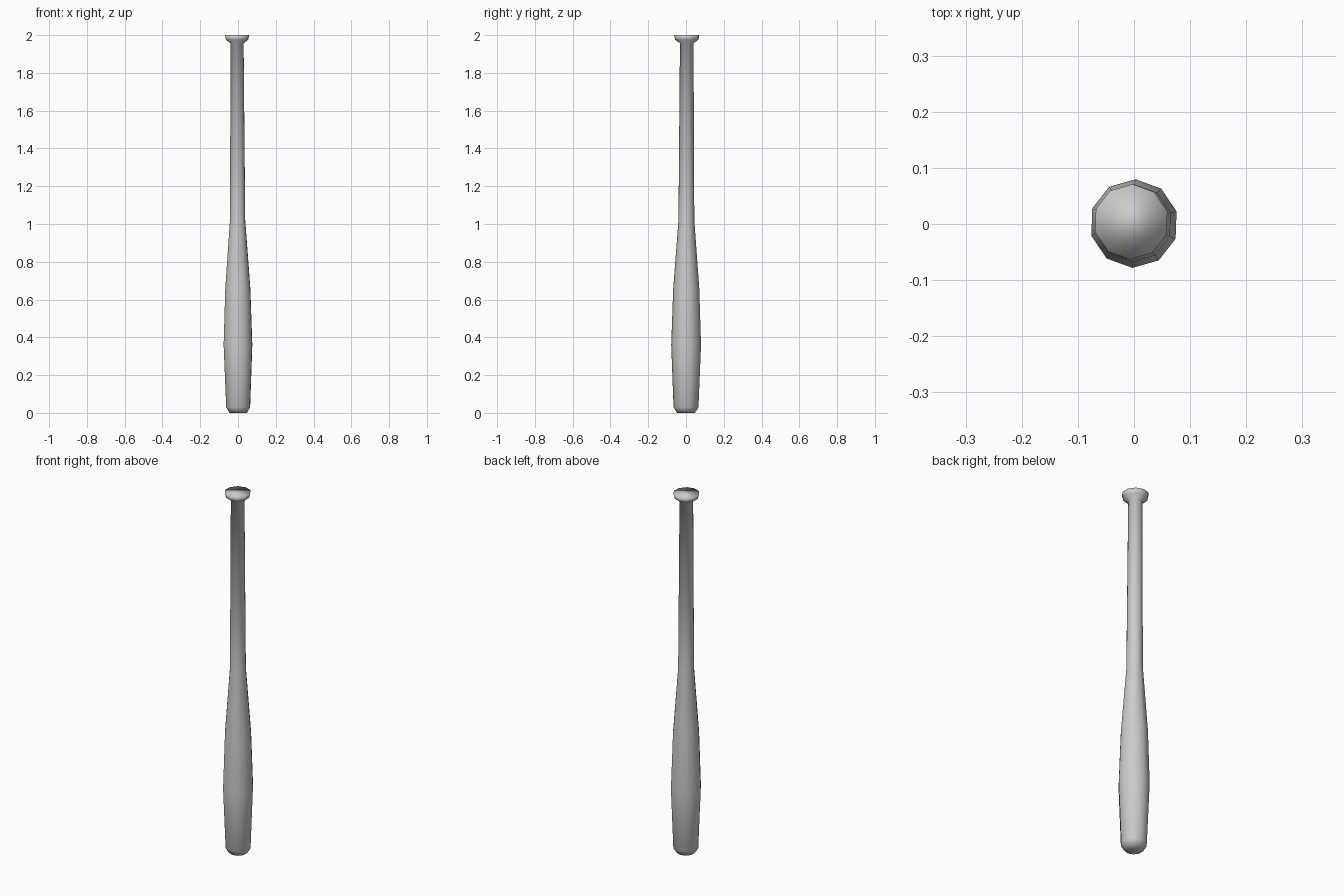
import bpy, bmesh, math

cube = bpy.data.objects.get("Cube")
if cube:
    bpy.data.objects.remove(cube, do_unlink=True)

SIDES = 10
START = math.radians(88)

# (height, radius) from the rounded barrel end up to the flared knob
PROFILE = [(0, 0.048), (0.03, 0.066), (0.36, 0.079), (0.66, 0.069),
           (1.02, 0.042), (1.957, 0.036), (1.975, 0.061), (2.0, 0.067)]


def grey_material():
    mat = bpy.data.materials.new("plain grey")
    mat.use_nodes = True
    colour = (0.6, 0.6, 0.6, 1)
    mat.diffuse_color = colour
    mat.node_tree.nodes["Principled BSDF"].inputs["Base Color"].default_value = colour
    return mat


def ring(bm, z, r):
    # The shaft leans very slightly toward the knob
    cx, cy = 0.001 - 0.003 * z, 0.002 * z
    return [bm.verts.new((cx + r * math.cos(START + i * math.tau / SIDES),
                          cy + r * math.sin(START + i * math.tau / SIDES), z))
            for i in range(SIDES)]


# Bat body: ten-sided rings bridged along the profile, capped at both ends
bm = bmesh.new()
rings = [ring(bm, z, r) for z, r in PROFILE]
for low, high in zip(rings, rings[1:]):
    for i in range(SIDES):
        j = (i + 1) % SIDES
        bm.faces.new((low[i], low[j], high[j], high[i]))
bm.faces.new(rings[0][::-1])
bm.faces.new(rings[-1])
for face in bm.faces:
    face.smooth = True

mesh = bpy.data.meshes.new("bat")
bm.to_mesh(mesh)
bm.free()
mesh.materials.append(grey_material())
bat = bpy.data.objects.new("bat", mesh)
bpy.context.collection.objects.link(bat)
